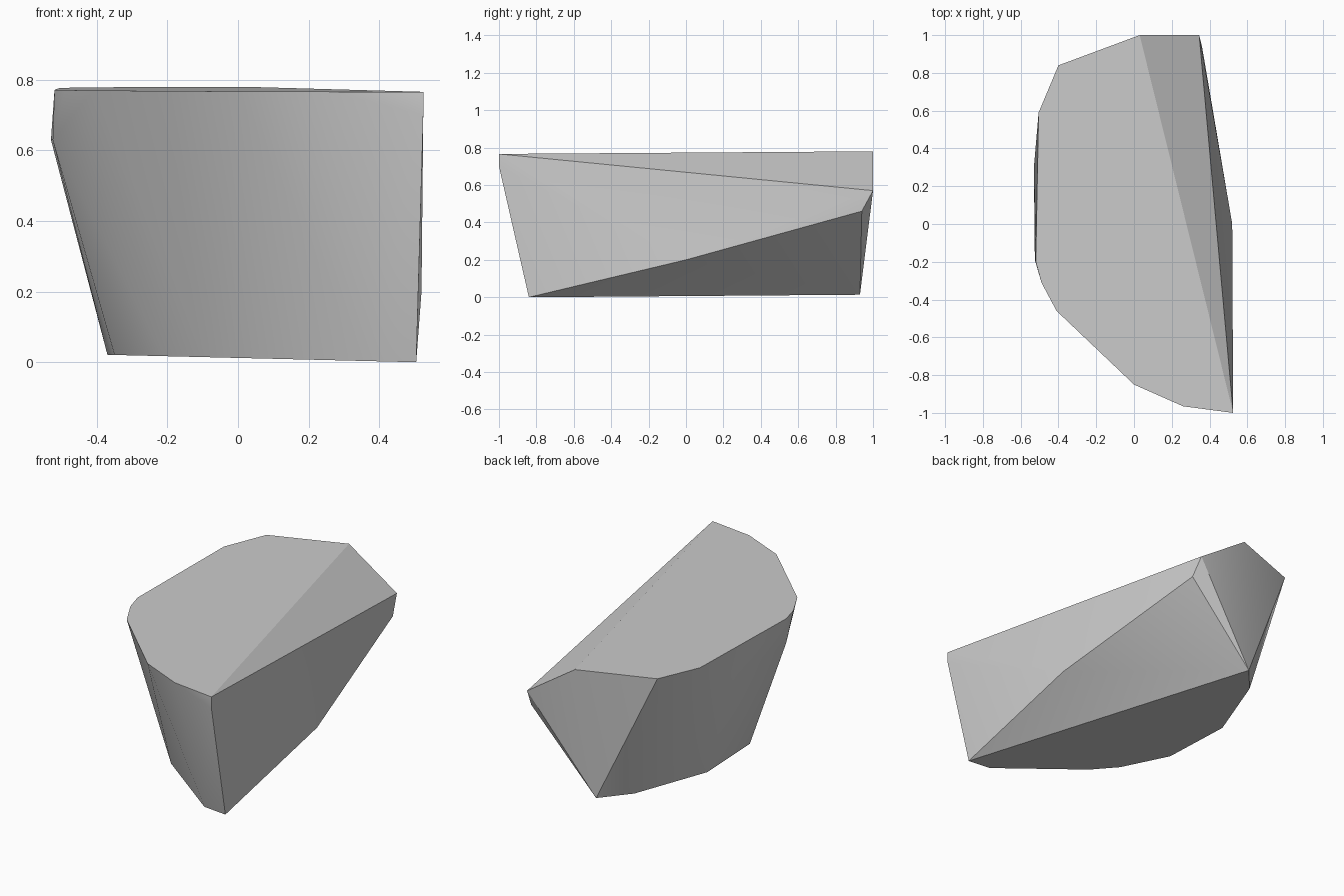
import bpy
import bmesh
import math

default_cube = bpy.data.objects.get("Cube")
if default_cube:
    bpy.data.objects.remove(default_cube, do_unlink=True)


def make_material(name, colour):
    material = bpy.data.materials.new(name)
    material.use_nodes = True
    material.diffuse_color = colour
    shader = next(n for n in material.node_tree.nodes if n.type == 'BSDF_PRINCIPLED')
    shader.inputs["Base Color"].default_value = colour
    return material


def top_height(x, y):
    """The upper face rises gently towards the back."""
    return 0.773 + 0.007 * y


def base_height(x, y):
    """The underside tips slightly down towards the straight side."""
    return 0.012 - 0.024 * x


def outline(points, height):
    return [(x, y, height(x, y)) for x, y in points]


# Upper rim, from the front corner round the curved side to the back
upper_rim = [(0.525, -1), (0.26, -0.965), (0, -0.85), (-0.41, -0.46), (-0.49, -0.31),
             (-0.52, -0.2), (-0.505, 0.59), (-0.4, 0.84), (0.03, 1)]

# Narrower lower rim, in the same order
lower_rim = [(0.505, -0.84), (0.36, -0.83), (-0.09, -0.5), (-0.21, -0.37),
             (-0.35, -0.1), (-0.37, 0.33), (-0.2, 0.77), (-0.06, 0.93)]

# Chipped corners between the two rims
chipped_corners = [(0.525, -1, 0.7), (0.345, 1, 0.57), (0.36, 0.94, 0.46),
                   (0.52, 0, 0.2), (-0.53, 0.3, 0.63), (-0.525, -0.19, 0.63)]

# Stone block: the convex skin around all the corners
mesh = bpy.data.meshes.new("stone_block")
bm = bmesh.new()
corners = outline(upper_rim, top_height) + outline(lower_rim, base_height) + chipped_corners
for corner in corners:
    bm.verts.new(corner)
hull = bmesh.ops.convex_hull(bm, input=bm.verts[:])
loose = [v for v in bm.verts if not v.link_faces]
bmesh.ops.delete(bm, geom=loose, context='VERTS')
# Merge the triangles of the flat top and underside
bmesh.ops.dissolve_limit(bm, angle_limit=math.radians(1.5),
                         verts=bm.verts[:], edges=bm.edges[:])
bmesh.ops.recalc_face_normals(bm, faces=bm.faces[:])
bm.to_mesh(mesh)
bm.free()

stone = bpy.data.objects.new("stone_block", mesh)
bpy.context.collection.objects.link(stone)
mesh.materials.append(make_material("stone grey", (0.6, 0.6, 0.6, 1)))

# Soft curved walls with crisp broken edges
bpy.ops.object.select_all(action='DESELECT')
stone.select_set(True)
bpy.context.view_layer.objects.active = stone
bpy.ops.object.shade_smooth_by_angle(angle=math.radians(30))
